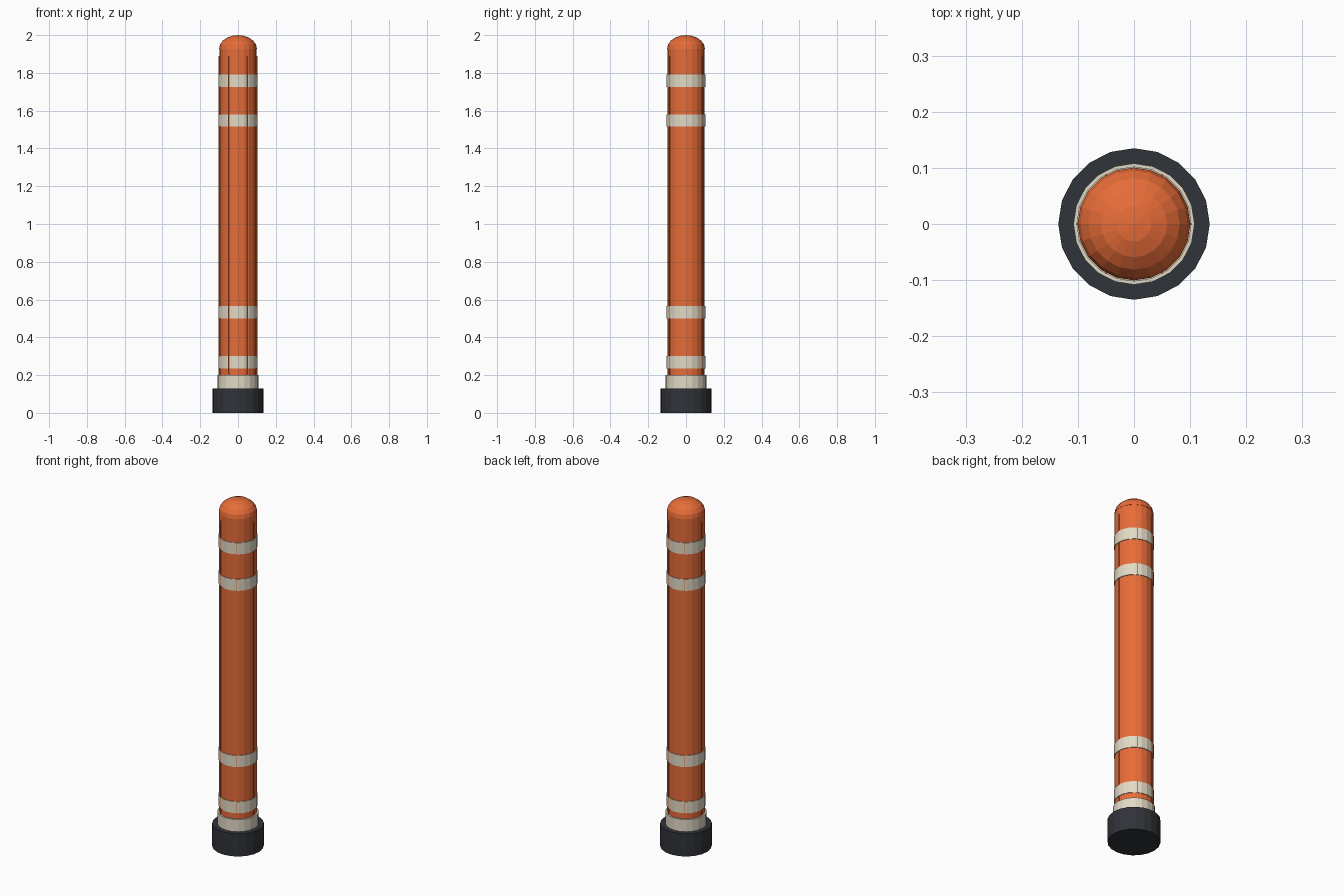
import bpy, math

if "Cube" in bpy.data.objects:
    bpy.data.objects.remove(bpy.data.objects["Cube"])

SIDES = 20

def material(name, rgb):
    m = bpy.data.materials.new(name)
    m.diffuse_color = (*rgb, 1)
    m.use_nodes = True
    m.node_tree.nodes["Principled BSDF"].inputs["Base Color"].default_value = m.diffuse_color
    return m

ORANGE = material("orange", (0.80, 0.15, 0.04))
CREAM = material("cream", (0.76, 0.70, 0.56))
DARK = material("dark_rubber", (0.03, 0.033, 0.04))

def lathe(name, profile, mat):
    """Revolve (radius, z) points from bottom to top and cap the ends."""
    verts, faces, n = [], [], SIDES
    for r, z in profile:
        for i in range(n):
            a = 2 * math.pi * i / n
            verts.append((r * math.cos(a), r * math.sin(a), z))
    for k in range(len(profile) - 1):
        for i in range(n):
            j = (i + 1) % n
            faces.append((k*n + i, k*n + j, (k+1)*n + j, (k+1)*n + i))
    faces.append(tuple(reversed(range(n))))
    last = (len(profile) - 1) * n
    # Fan for a pointed top, flat cap otherwise
    if profile[-1][0] < 1e-4:
        faces = [f for f in faces if max(f) < last]
        verts = verts[:last] + [(0, 0, profile[-1][1])]
        faces += [(last - n + i, last - n + (i + 1) % n, last) for i in range(n)]
    else:
        faces.append(tuple(range(last, last + n)))
    me = bpy.data.meshes.new(name)
    me.from_pydata(verts, [], faces)
    me.materials.append(mat)
    ob = bpy.data.objects.new(name, me)
    bpy.context.collection.objects.link(ob)
    return ob

# Foot, collar and tube
lathe("base", [(0.135, 0), (0.135, 0.13)], DARK)
lathe("collar", [(0.108, 0.12), (0.108, 0.20)], CREAM)
lathe("post", [(0.099, 0.13), (0.099, 1.93)], ORANGE)

# Rounded cap
dome = [(0.1005 * math.cos(math.radians(18 * k)),
         1.927 + 0.073 * math.sin(math.radians(18 * k))) for k in range(5)]
lathe("cap", dome + [(0, 2.0)], ORANGE)

# Reflective bands
for i, z in enumerate((0.267, 0.533, 1.548, 1.758)):
    lathe(f"band_{i + 1}", [(0.1025, z - 0.033), (0.1025, z + 0.033)], CREAM)

# Six thin raised seams down the tube
for i in range(6):
    a = math.pi / 3 * i
    bpy.ops.mesh.primitive_cube_add(
        size=1, location=(0.0985 * math.cos(a), 0.0985 * math.sin(a), 1.04), rotation=(0, 0, a))
    seam = bpy.context.object
    seam.name = f"seam_{i + 1}"
    seam.scale = (0.007, 0.004, 1.70)
    seam.data.materials.append(ORANGE)
